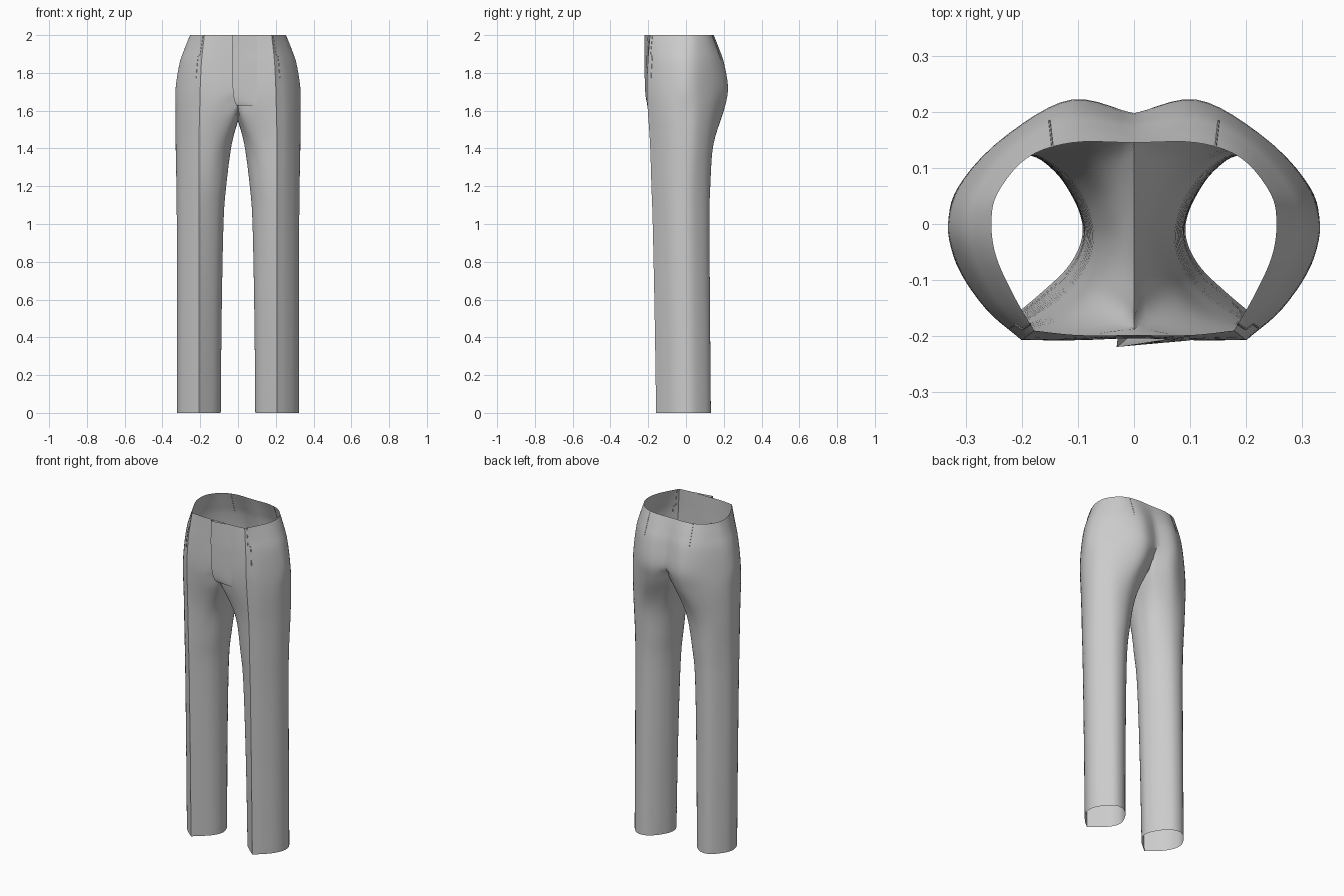
import bpy, bmesh
from mathutils import Vector

if "Cube" in bpy.data.objects:
    bpy.data.objects.remove(bpy.data.objects["Cube"])

# Section columns 0-9 run front centre -> side -> back centre, 10-13 return along the inner leg
HEM = [(.125, -.085), (.16, -.118), (.207, -.158), (.258, -.115), (.303, -.06), (.322, 0), (.308, .055),
       (.25, .122), (.19, .128), (.14, .092), (.108, .045), (.093, .005), (.093, -.025), (.104, -.055)]
THIGH = [(.075, -.135), (.125, -.168), (.207, -.19), (.264, -.142), (.314, -.07), (.33, 0), (.314, .06),
         (.25, .125), (.165, .145), (.09, .118), (.05, .07), (.035, .005), (.036, -.045), (.05, -.095)]
CROTCH = [(0, -.188, 1.64), (.1, -.2, 1.62), (.203, -.202, 1.6), (.265, -.15, 1.6), (.316, -.073, 1.6),
          (.33, 0, 1.6), (.312, .068, 1.6), (.235, .15, 1.6), (.11, .203, 1.61), (0, .165, 1.65),
          (0, .11, 1.59), (0, .03, 1.55), (0, -.06, 1.55), (0, -.13, 1.583)]
HIP = [(0, -.203), (.1, -.207), (.2, -.207), (.26, -.152), (.312, -.07), (.33, 0), (.302, .073),
       (.215, .166), (.11, .222), (0, .197)]
WAIST = [(0, -.198), (.1, -.198), (.178, -.19), (.213, -.13), (.245, -.06), (.254, 0), (.243, .055),
         (.19, .118), (.11, .145), (0, .145)]
CREASE, RC, S, H = 2, 5, 5, 5


def blend(a, b, t, z, dy=0):
    return [Vector((p[0] + (q[0] - p[0]) * t, p[1] + (q[1] - p[1]) * t + dy, z)) for p, q in zip(a, b)]


def spline(p0, p1, p2, p3, t):
    return .5 * (2 * p1 + (p2 - p0) * t + (2 * p0 - 5 * p1 + 4 * p2 - p3) * t * t
                 + (3 * p1 - p0 - 3 * p2 + p3) * t ** 3)


def smooth_line(pts, n):
    e = [2 * pts[0] - pts[1]] + pts + [2 * pts[-1] - pts[-2]]
    return [spline(*e[i:i + 4], j / n) for i in range(len(pts) - 1) for j in range(n)] + [pts[-1].copy()]


rows = [blend(HEM, THIGH, 0, 0), blend(HEM, THIGH, .08, .5, -.005), blend(HEM, THIGH, .25, 1.0, -.01),
        blend(HEM, THIGH, .5, 1.2, -.009), blend(HEM, THIGH, 1, 1.42), [Vector(p) for p in CROTCH],
        blend(HIP, WAIST, 0, 1.72), blend(HIP, WAIST, .27, 1.85), blend(HIP, WAIST, .63, 1.93),
        blend(HIP, WAIST, 1, 2.0)]
cols = [smooth_line([r[c] for r in rows if c < len(r)], S) for c in range(14)]


def ring(k):
    """Dense section of one half at row k: closed around the leg, open in the seat."""
    pts = [c[k] for c in cols if k < len(c)]
    n, out, seat = len(pts), [], k >= RC * S
    for i in range(n if n == 14 else 9):
        a, b, c, d = (pts[j % n] for j in (i - 1, i, i + 1, i + 2))
        if seat and i == 0:
            a = Vector((-c.x, c.y, c.z))
        if seat and i == 8:
            d = 2 * c - b
        if i == CREASE:
            a = 2 * b - c
        if i + 1 == CREASE:
            d = 2 * c - b
        out += [spline(a, b, c, d, j / H) for j in range(H)]
    if n == 10:
        out.append(pts[9].copy())
    for p in out:
        p.x = max(p.x, 0)
    return out


grid = [ring(k) for k in range((len(rows) - 1) * S + 1)]


def finish(bm, name):
    me = bpy.data.meshes.new(name)
    bm.to_mesh(me)
    bm.free()
    ob = bpy.data.objects.new(name, me)
    bpy.context.collection.objects.link(ob)
    bpy.ops.object.select_all(action='DESELECT')
    ob.select_set(True)
    bpy.context.view_layer.objects.active = ob
    bpy.ops.object.shade_smooth_by_angle(angle=.55)
    return ob


# Trouser shell: both halves welded on the centre seam
bm = bmesh.new()
for s in (1, -1):
    vs = [[bm.verts.new((p.x * s, p.y, p.z)) for p in r] for r in grid]
    for k in range(len(vs) - 1):
        n = 14 * H if k < RC * S else 9 * H
        for i in range(n):
            j = (i + 1) % (14 * H)
            f = [vs[k][i], vs[k][j], vs[k + 1][j], vs[k + 1][i]]
            bm.faces.new(f if s > 0 else f[::-1])
bmesh.ops.remove_doubles(bm, verts=bm.verts, dist=.0004)
finish(bm, "trousers")

# Fly flap overlapping the front centre
edge = smooth_line([Vector(p) for p in ((-.03, -.219, 2), (-.031, -.219, 1.85), (-.028, -.217, 1.72),
                                        (-.018, -.209, 1.65), (0, -.193, 1.615))], 5)
bm = bmesh.new()
strips = []
for p in edge:
    right = Vector((.1, -.2075 + max(0, p.z - 1.85) * .055, p.z))
    line = [Vector((p.x + .002, min(-.198, p.y + .018), p.z)), p] + [p.lerp(right, t) for t in (.3, .65, 1)]
    strips.append([bm.verts.new(q) for q in line])
for a, b in zip(strips[:-3], strips[1:]):
    for i in range(4):
        bm.faces.new((a[i], b[i], b[i + 1], a[i + 1]))
finish(bm, "fly_flap")


# Fine dart and pocket seams lying on the surface
def seam(name, path):
    for side, s in (("right", 1), ("left", -1)):
        cu = bpy.data.curves.new(name, 'CURVE')
        cu.dimensions = '3D'
        cu.bevel_depth = .0018
        cu.bevel_resolution = 1
        sp = cu.splines.new('POLY')
        sp.points.add(len(path) - 1)
        for q, (k, i) in zip(sp.points, path):
            p = grid[k][i]
            q.co = (p.x * s, p.y, p.z, 1)
        bpy.context.collection.objects.link(bpy.data.objects.new(side + "_" + name, cu))


top = len(grid) - 1
seam("back_dart", [(top - k, 38) for k in range(0, 10)])
seam("pocket_seam", [(top - k, 11 + k // 8) for k in range(0, 14)])
